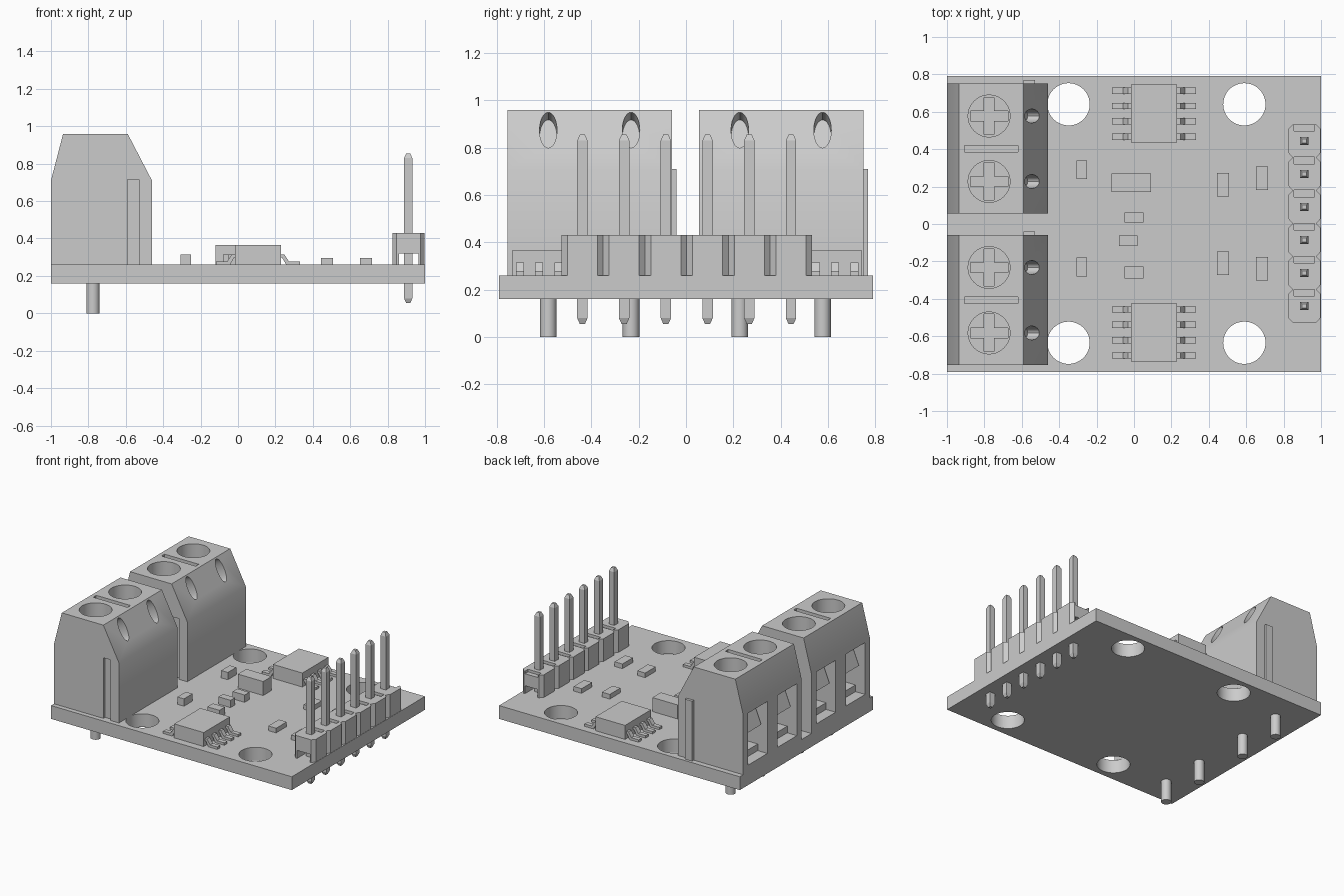
import bpy, bmesh, math
from mathutils import Matrix, Vector

if "Cube" in bpy.data.objects:
    bpy.data.objects.remove(bpy.data.objects["Cube"])

grey = bpy.data.materials.new("neutral_grey")
grey.use_nodes = True
COLOUR = (0.6, 0.6, 0.6, 1)
grey.diffuse_color = COLOUR
grey.node_tree.nodes["Principled BSDF"].inputs["Base Color"].default_value = COLOUR

BOARD_BOTTOM, BOARD_TOP = 0.16, 0.26


def finish(name, bm):
    bmesh.ops.recalc_face_normals(bm, faces=bm.faces)
    mesh = bpy.data.meshes.new(name)
    bm.to_mesh(mesh)
    bm.free()
    mesh.materials.append(grey)
    ob = bpy.data.objects.new(name, mesh)
    bpy.context.collection.objects.link(ob)
    return ob


def box(name, x0, x1, y0, y1, z0, z1):
    bm = bmesh.new()
    size = Matrix.Diagonal((x1 - x0, y1 - y0, z1 - z0, 1))
    mid = Matrix.Translation(((x0 + x1) / 2, (y0 + y1) / 2, (z0 + z1) / 2))
    bmesh.ops.create_cube(bm, size=1, matrix=mid @ size)
    return finish(name, bm)


def cylinder(name, x, y, r, z0, z1, sides=40):
    bm = bmesh.new()
    bmesh.ops.create_cone(bm, cap_ends=True, segments=sides, radius1=r, radius2=r,
                          depth=z1 - z0, matrix=Matrix.Translation((x, y, (z0 + z1) / 2)))
    return finish(name, bm)


def prism(name, points, offset):
    """Extrude a flat outline of 3D points along offset."""
    bm = bmesh.new()
    face = bm.faces.new([bm.verts.new(p) for p in points])
    new = bmesh.ops.extrude_face_region(bm, geom=[face], use_keep_orig=True)["geom"]
    bmesh.ops.translate(bm, vec=offset, verts=[v for v in new if isinstance(v, bmesh.types.BMVert)])
    return finish(name, bm)


def side_prism(name, outline, y0, y1):
    return prism(name, [(x, y0, z) for x, z in outline], (0, y1 - y0, 0))


def cut(target, cutters):
    bpy.context.view_layer.objects.active = target
    for cutter in cutters:
        mod = target.modifiers.new("cut", "BOOLEAN")
        mod.operation, mod.solver, mod.object = "DIFFERENCE", "EXACT", cutter
        bpy.ops.object.modifier_apply(modifier=mod.name)
        bpy.data.objects.remove(cutter)


def smooth(ob):
    bpy.ops.object.select_all(action="DESELECT")
    ob.select_set(True)
    bpy.context.view_layer.objects.active = ob
    bpy.ops.object.shade_smooth_by_angle(angle=math.radians(30))


# Board with four mounting holes
board = box("circuit_board", -1, 1, -0.79, 0.79, BOARD_BOTTOM, BOARD_TOP)
cut(board, [cylinder("hole", x, y, 0.113, 0.1, 0.4, 48)
            for x in (-0.35, 0.59) for y in (-0.635, 0.64)])
smooth(board)


def slope_hole(y):
    """Elongated cutter square to the sloping front of a terminal block."""
    normal = Vector((0.25, 0, 0.13)).normalized()
    along = Vector((-0.13, 0, 0.25)).normalized()
    centre = Vector((-0.545, y, 0.875))
    ring = [centre + normal * 0.05 + along * 0.085 * math.sin(a) + Vector((0, 0.037 * math.cos(a), 0))
            for a in (i * math.tau / 24 for i in range(24))]
    return prism("slope_hole", ring, -normal * 0.12)


# Screw terminal blocks
PROFILE = [(-1, 0.26), (-1, 0.71), (-0.935, 0.96), (-0.59, 0.96), (-0.46, 0.71), (-0.46, 0.26)]
for tag, y0 in (("back", 0.055), ("front", -0.755)):
    y1 = y0 + 0.695
    mid = (y0 + y1) / 2
    block = side_prism(tag + "_terminal_block", PROFILE, y0, y1)
    cutters = [box("slot", -0.905, -0.62, mid - 0.018, mid + 0.018, 0.93, 1),
               box("groove", -0.59, -0.53, y0 - 0.02, y0 + 0.02, 0.2, 0.715)]
    for y in (mid - 0.175, mid + 0.175):
        cutters += [cylinder("screw_well", -0.775, y, 0.112, 0.78, 1),
                    box("cross_a", -0.875, -0.675, y - 0.027, y + 0.027, 0.74, 0.79),
                    box("cross_b", -0.802, -0.748, y - 0.1, y + 0.1, 0.74, 0.79),
                    box("wire_entry", -1.1, -0.78, y - 0.115, y + 0.115, 0.36, 0.7),
                    box("entry_step", -1.1, -0.92, y - 0.115, y + 0.115, 0.31, 0.37),
                    slope_hole(y)]
    cut(block, cutters)
    smooth(block)
    box(tag + "_block_rib", -0.59, -0.53, y1 - 0.005, y1 + 0.02, BOARD_TOP, 0.71)
    for n, y in enumerate((mid - 0.175, mid + 0.175)):
        label = f"{tag}_terminal_{n + 1}"
        side_prism(label + "_clamp", [(-0.9, 0.7), (-0.97, 0.53), (-0.92, 0.5), (-0.8, 0.5), (-0.8, 0.7)],
                   y - 0.085, y + 0.085)
        smooth(cylinder(label + "_screw_shaft", -0.86, y, 0.045, 0.4, 0.51, 20))
        smooth(cylinder(label + "_pin", -0.775, y, 0.035, 0, BOARD_BOTTOM + 0.01, 24))

# Pin header: eight-sided segments in a row, tunnelled underneath
PITCH = 0.1765
header_cutters = [box("tunnel", 0.86, 0.965, -0.7, 0.7, 0.2, 0.32)]
outline_right, outline_left = [], []
for i in range(6):
    y = 0.003 + (i - 2.5) * PITCH
    low, high = y - PITCH / 2, y + PITCH / 2
    outline_right += [(0.975, low), (0.998, low + 0.025), (0.998, high - 0.025)]
    outline_left += [(0.848, low), (0.825, low + 0.025), (0.825, high - 0.025)]
    header_cutters.append(box("notch", 0.855, 0.965, high - 0.036, high + 0.001, 0.41, 0.5))
outline_right.append((0.975, high))
outline_left.append((0.848, high))
header = prism("header_body", [(x, y, BOARD_TOP) for x, y in outline_right + outline_left[::-1]],
               (0, 0, 0.17))
cut(header, header_cutters)

# Header pins with tapered tips
for i in range(6):
    y = 0.003 + (i - 2.5) * PITCH
    bm = bmesh.new()
    rings = []
    for z, h in ((0.055, 0.011), (0.08, 0.022), (0.83, 0.022), (0.855, 0.011)):
        rings.append([bm.verts.new((0.91 + sx * h, y + sy * h, z))
                      for sx, sy in ((-1, -1), (1, -1), (1, 1), (-1, 1))])
    for a, b in zip(rings, rings[1:]):
        for k in range(4):
            bm.faces.new((a[k], a[(k + 1) % 4], b[(k + 1) % 4], b[k]))
    bm.faces.new(rings[0])
    bm.faces.new(rings[-1])
    finish(f"header_pin_{i + 1}", bm)

# Eight-legged chips with bent leads
LEAD = [(0.1, 0.315), (0.14, 0.315), (0.165, 0.278), (0.225, 0.278),
        (0.225, 0.26), (0.15, 0.26), (0.128, 0.298), (0.1, 0.298)]
for tag, y in (("back", 0.59), ("front", -0.58)):
    box(tag + "_chip", -0.015, 0.23, y - 0.155, y + 0.155, BOARD_TOP, 0.365)
    for k in range(4):
        ly = y + (k - 1.5) * 0.082
        for side, sign in (("left", 1), ("right", -1)):
            side_prism(f"{tag}_chip_{side}_lead_{k + 1}", [(0.1075 + sign * x, z) for x, z in LEAD],
                       ly - 0.017, ly + 0.017)

# Small surface parts: centre, size and top height
PARTS = [("upright_capacitor", ((-0.28, 0.29), (-0.28, -0.23)), 0.055, 0.1, 0.315),
         ("large_capacitor", ((-0.015, 0.22),), 0.21, 0.1, 0.365),
         ("flat_capacitor", ((0, 0.035), (-0.03, -0.09)), 0.1, 0.055, 0.315),
         ("centre_capacitor", ((0, -0.26),), 0.1, 0.065, 0.315),
         ("resistor", ((0.475, 0.21), (0.475, -0.21), (0.685, 0.245), (0.685, -0.24)), 0.065, 0.125, 0.295)]
for name, places, w, d, top in PARTS:
    for n, (x, y) in enumerate(places):
        box(f"{name}_{n + 1}", x - w / 2, x + w / 2, y - d / 2, y + d / 2, BOARD_TOP, top)
